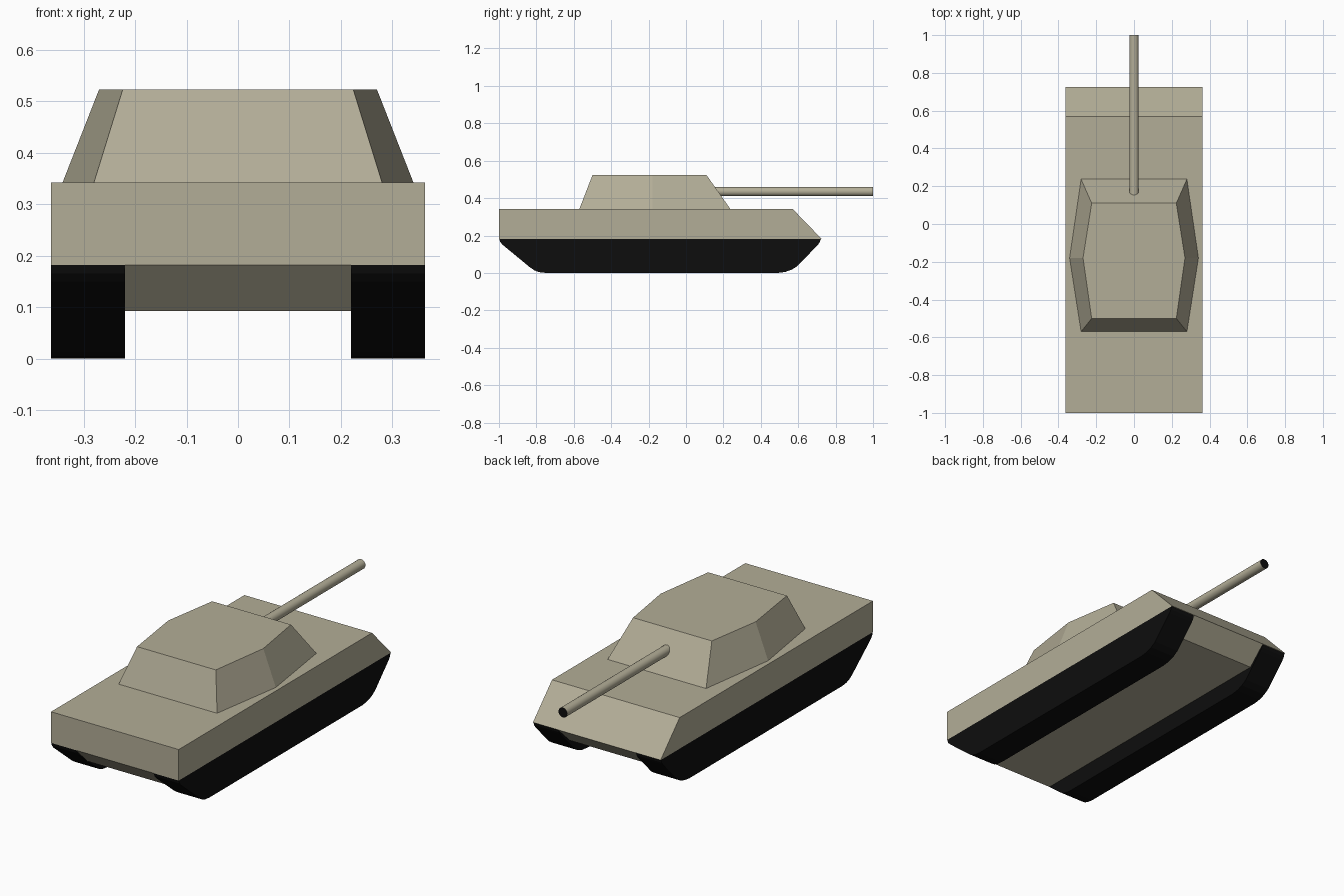
import bpy, bmesh, math

if "Cube" in bpy.data.objects:
    bpy.data.objects.remove(bpy.data.objects["Cube"])


def material(name, color):
    m = bpy.data.materials.new(name)
    m.diffuse_color = (*color, 1)
    m.use_nodes = True
    m.node_tree.nodes["Principled BSDF"].inputs["Base Color"].default_value = m.diffuse_color
    return m


TAN = material("sand_paint", (0.45, 0.42, 0.31))
BLACK = material("black", (0.004, 0.004, 0.004))


def loft(name, rings, mat):
    """Closed solid skinned between matching rings of points."""
    bm = bmesh.new()
    loops = [[bm.verts.new(p) for p in ring] for ring in rings]
    n = len(loops[0])
    for a, b in zip(loops, loops[1:]):
        for i in range(n):
            j = (i + 1) % n
            bm.faces.new((a[i], a[j], b[j], b[i]))
    bm.faces.new(loops[0])
    bm.faces.new(loops[-1])
    bmesh.ops.recalc_face_normals(bm, faces=bm.faces)
    mesh = bpy.data.meshes.new(name)
    bm.to_mesh(mesh)
    bm.free()
    mesh.materials.append(mat)
    ob = bpy.data.objects.new(name, mesh)
    bpy.context.collection.objects.link(ob)
    return ob


def extrude_x(name, profile, x0, x1, mat):
    """Side profile of (y, z) points extruded from x0 to x1."""
    return loft(name, [[(x, y, z) for y, z in profile] for x in (x0, x1)], mat)


# Hull: wide upper body with sloped nose, narrower belly between the tracks
extrude_x("upper_hull", [(-1, 0.182), (0.725, 0.182), (0.57, 0.342), (-1, 0.342)],
          -0.363, 0.363, TAN)
extrude_x("lower_hull", [(-1, 0.182), (-0.91, 0.092), (0.63, 0.092), (0.725, 0.182)],
          -0.22, 0.22, TAN)

# Tracks: same rounded boat-shaped profile on both sides
track = [(-0.998, 0.182), (-0.993, 0.165), (-0.98, 0.15), (-0.837, 0.032),
         (-0.81, 0.013), (-0.785, 0.004), (-0.75, 0.0), (0.49, 0.0),
         (0.53, 0.005), (0.565, 0.017), (0.595, 0.036), (0.705, 0.15),
         (0.716, 0.166), (0.72, 0.182)]
for side, s in (("left", -1), ("right", 1)):
    extrude_x(side + "_track", track, s * 0.22, s * 0.363, BLACK)


# Turret: six-sided, tapering upward
def hexagon(front, back, end_half, mid_half, z):
    half = [(end_half, front), (mid_half, -0.18), (end_half, back)]
    return ([(x, y, z) for x, y in half]
            + [(-x, y, z) for x, y in reversed(half)])


loft("turret", [hexagon(0.237, -0.57, 0.28, 0.341, 0.342),
                hexagon(0.11, -0.5, 0.224, 0.27, 0.523)], TAN)

# Gun barrel with dark muzzle
bpy.ops.mesh.primitive_cylinder_add(vertices=24, radius=0.025, depth=0.9,
                                    location=(0, 0.55, 0.435),
                                    rotation=(-math.pi / 2, 0, 0))
barrel = bpy.context.object
barrel.name = "gun_barrel"
barrel.data.materials.append(TAN)
barrel.data.materials.append(BLACK)
for f in barrel.data.polygons:
    if f.normal.z > 0.9:
        f.material_index = 1
bpy.ops.object.shade_smooth_by_angle(angle=math.radians(30))
